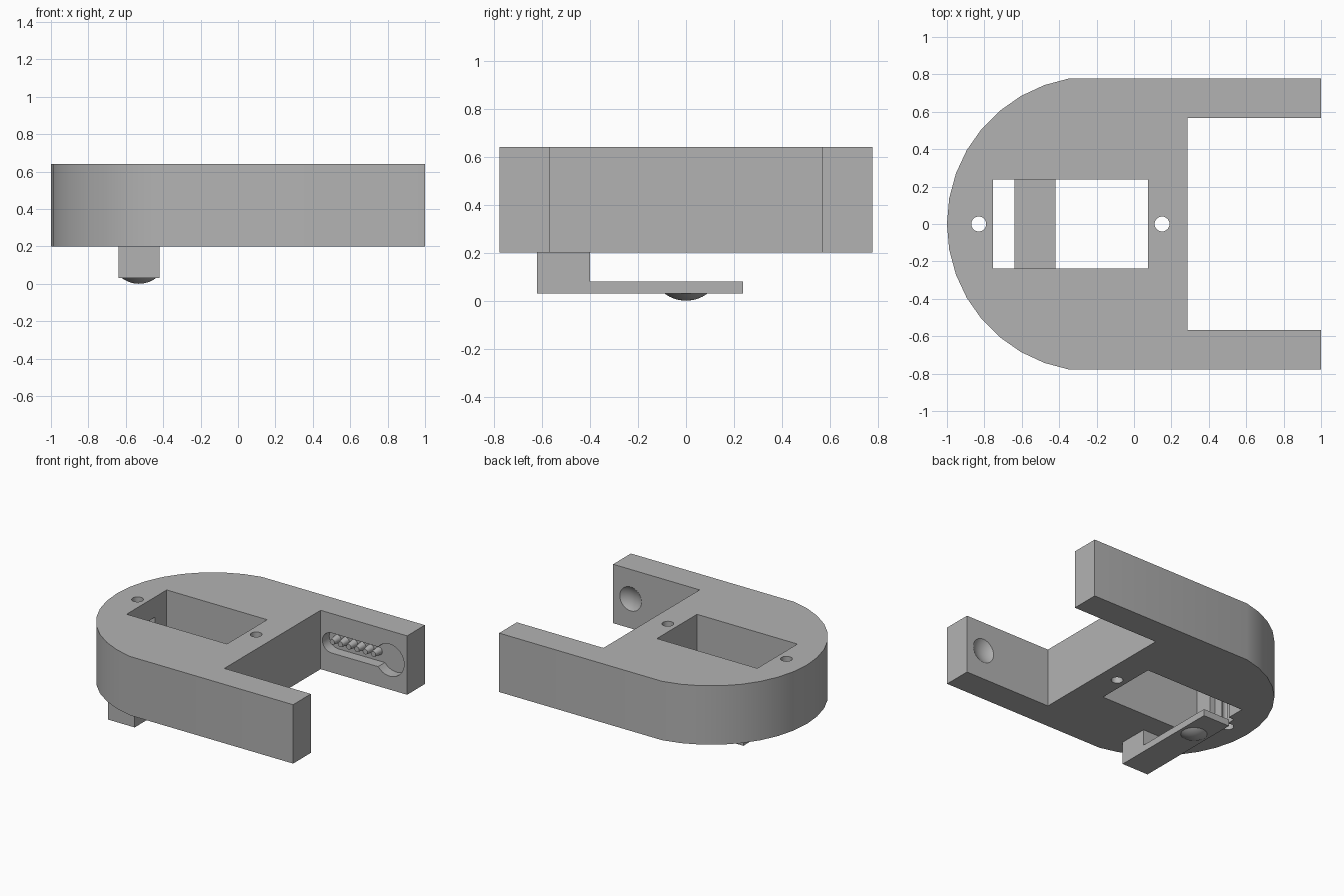
import bpy, bmesh
from math import cos, sin, pi, radians, sqrt
from mathutils import Matrix

if "Cube" in bpy.data.objects:
    bpy.data.objects.remove(bpy.data.objects["Cube"], do_unlink=True)

grey = bpy.data.materials.new("plain grey")
grey.use_nodes = True
grey.diffuse_color = (0.45, 0.45, 0.45, 1)
grey.node_tree.nodes["Principled BSDF"].inputs["Base Color"].default_value = grey.diffuse_color

BASE, TOP, MID = 0.2, 0.64, 0.42
HALF, INNER, NOTCH = 0.778, 0.568, 0.285   # half width, arm inner face, notch floor
AXIS_X = 0.855                             # pivot axis of the arms
CAP_R, CAP_H = 0.09, 0.03                  # spherical cap on the bar, dimple in the arm
BALL = (CAP_R ** 2 + CAP_H ** 2) / (2 * CAP_H)


def finish(name, bm):
    bmesh.ops.recalc_face_normals(bm, faces=bm.faces)
    mesh = bpy.data.meshes.new(name)
    bm.to_mesh(mesh)
    bm.free()
    mesh.materials.append(grey)
    obj = bpy.data.objects.new(name, mesh)
    bpy.context.collection.objects.link(obj)
    return obj


def prism(name, outline, low, high, along_y=False):
    """Extrude an outline in xy along z, or an outline in xz along y."""
    bm = bmesh.new()
    place = (lambda a, b: (a, low, b)) if along_y else (lambda a, b: (a, b, low))
    face = bm.faces.new([bm.verts.new(place(a, b)) for a, b in outline])
    ext = bmesh.ops.extrude_face_region(bm, geom=[face])
    verts = [g for g in ext["geom"] if isinstance(g, bmesh.types.BMVert)]
    step = (0, high - low, 0) if along_y else (0, 0, high - low)
    bmesh.ops.translate(bm, verts=verts, vec=step)
    return finish(name, bm)


def box(name, x, y, z):
    return prism(name, [(x[0], y[0]), (x[1], y[0]), (x[1], y[1]), (x[0], y[1])], *z)


def arc(cx, cy, r, start, end, steps):
    angles = [radians(start + (end - start) * i / steps) for i in range(steps + 1)]
    return [(cx + r * cos(a), cy + r * sin(a)) for a in angles]


def ball(name, centre, turn=0, cut_above=None):
    bm = bmesh.new()
    m = Matrix.Translation(centre) @ Matrix.Rotation(turn, 4, "X")
    bmesh.ops.create_uvsphere(bm, u_segments=32, v_segments=32, radius=BALL, matrix=m)
    if cut_above is not None:
        bmesh.ops.bisect_plane(bm, geom=bm.verts[:] + bm.edges[:] + bm.faces[:],
                               plane_co=(0, 0, cut_above), plane_no=(0, 0, 1), clear_outer=True)
    return finish(name, bm)


def smooth(obj):
    bpy.ops.object.select_all(action="DESELECT")
    obj.select_set(True)
    bpy.context.view_layer.objects.active = obj
    bpy.ops.object.shade_smooth_by_angle(angle=radians(25))


def carve(obj, cutters):
    bpy.context.view_layer.objects.active = obj
    for cutter in cutters:
        cutter.hide_render = True
        mod = obj.modifiers.new("cut", "BOOLEAN")
        mod.operation, mod.solver, mod.object = "DIFFERENCE", "EXACT", cutter
        bpy.ops.object.modifier_apply(modifier=mod.name)
        bpy.data.objects.remove(cutter, do_unlink=True)


# Body: rounded end with two straight arms
outline = arc(-0.21, 0, 0.79, 100, 260, 16)
outline += [(1, -HALF), (1, -INNER), (NOTCH, -INNER), (NOTCH, INNER), (1, INNER), (1, HALF)]
body = prism("body", outline, BASE, TOP)

# Window, cable groove and screw holes
cutters = [box("window_cutter", (-0.755, 0.075), (-0.237, 0.237), (0, 1)),
           box("groove_cutter", (-0.8, -0.7), (-0.1, 0.1), (0, 0.49))]
for x in (-0.83, 0.15):
    cutters.append(prism("hole_cutter", arc(x, 0, 0.04, 0, 345, 23), 0, 1))

# Lever recess in one arm: round hub and a slim lobe
hub, lobe = 0.12, 0.075
spread = 142
join = sqrt(hub ** 2 - lobe ** 2)
recess = arc(AXIS_X, MID, hub, -spread, spread, 24) + arc(0.375, MID, lobe, 90, 270, 12)
cutters.append(prism("recess_cutter", recess, INNER - 0.05, INNER + 0.08, along_y=True))

# Dimple in the opposite arm
cutters.append(ball("dimple_cutter", (AXIS_X, -INNER + BALL - CAP_H, MID), pi / 2))
carve(body, cutters)
smooth(body)

# Row of pegs inside the recess
for i in range(6):
    bm = bmesh.new()
    m = Matrix.Translation((0.37 + 0.068 * i, INNER + 0.05, MID)) @ Matrix.Rotation(pi / 2, 4, "X")
    bmesh.ops.create_cone(bm, cap_ends=True, segments=16, radius1=0.03, radius2=0.02,
                          depth=0.07, matrix=m)
    smooth(finish(f"recess_peg_{i + 1}", bm))

# Hanging foot: L-shaped profile in yz, swept across x
bm = bmesh.new()
profile = [(-0.62, 0.03), (0.237, 0.03), (0.237, 0.08), (-0.4, 0.08), (-0.4, BASE), (-0.62, BASE)]
face = bm.faces.new([bm.verts.new((-0.64, y, z)) for y, z in profile])
ext = bmesh.ops.extrude_face_region(bm, geom=[face])
bmesh.ops.translate(bm, vec=(0.22, 0, 0),
                    verts=[g for g in ext["geom"] if isinstance(g, bmesh.types.BMVert)])
finish("foot_bracket", bm)

# Shallow dome under the foot
smooth(ball("foot_dome", (-0.53, 0, BALL), 0, CAP_H))
